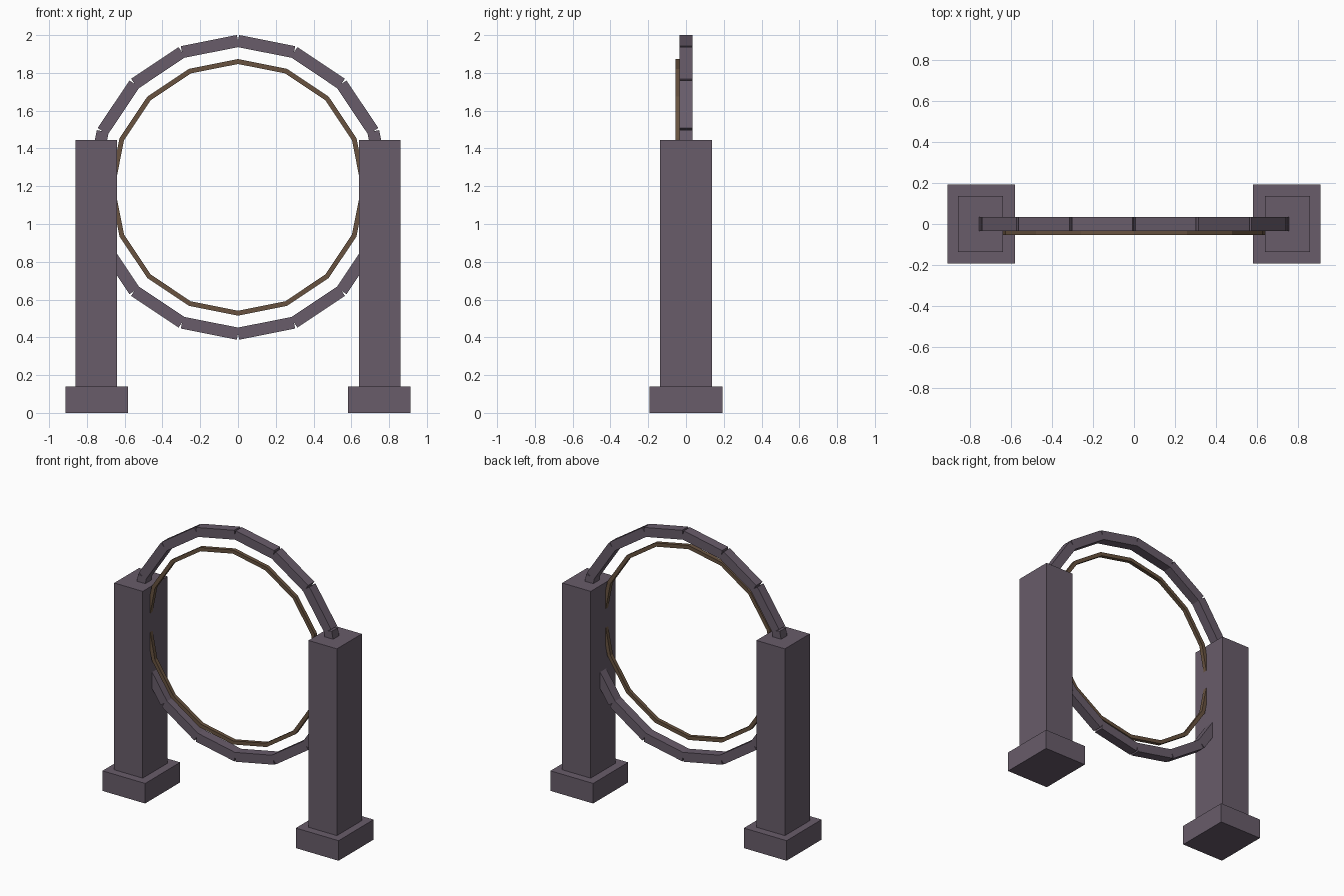
import bpy, bmesh, math
from mathutils import Matrix, Vector

if "Cube" in bpy.data.objects:
    bpy.data.objects.remove(bpy.data.objects["Cube"])


def material(name, rgb):
    m = bpy.data.materials.new(name)
    m.diffuse_color = (*rgb, 1)
    m.use_nodes = True
    m.node_tree.nodes["Principled BSDF"].inputs["Base Color"].default_value = m.diffuse_color
    return m


STONE = material("mauve stone", (0.138, 0.107, 0.144))
BRONZE = material("dark bronze", (0.138, 0.086, 0.051))
CENTRE_Z = 1.194
SIDES = 16
STEP = 2 * math.pi / SIDES


def finish(name, bm, mat):
    bmesh.ops.recalc_face_normals(bm, faces=bm.faces)
    mesh = bpy.data.meshes.new(name)
    bm.to_mesh(mesh)
    bm.free()
    mesh.materials.append(mat)
    obj = bpy.data.objects.new(name, mesh)
    bpy.context.collection.objects.link(obj)
    return obj


def box(name, size, centre, mat, rot=Matrix.Identity(4)):
    bm = bmesh.new()
    bmesh.ops.create_cube(bm, size=1, matrix=Matrix.Translation(centre) @ rot
                          @ Matrix.Diagonal((*size, 1)))
    return finish(name, bm, mat)


# Plinths and pillars on both sides
for side, label in ((-1, "left"), (1, "right")):
    box(label + "_plinth", (0.33, 0.386, 0.14), (side * 0.747, 0, 0.07), STONE)
    box(label + "_pillar", (0.22, 0.274, 1.304), (side * 0.75, 0, 0.792), STONE)

# Outer ring of straight stone blocks, leaving small notches at the joints
radius = 0.775
apothem = radius * math.cos(STEP / 2)
length = 2 * radius * math.sin(STEP / 2)
for i in range(SIDES):
    a = (i + 0.5) * STEP
    box(f"ring_block_{i + 1:02d}", (length, 0.067, 0.064),
        (apothem * math.sin(a), 0, CENTRE_Z + apothem * math.cos(a)),
        STONE, Matrix.Rotation(a, 4, 'Y'))

# Thin inner ring with a square section, set slightly forward
bm = bmesh.new()
section = [(0.653, -0.055), (0.679, -0.055), (0.679, -0.028), (0.653, -0.028)]
loops = [[bm.verts.new((r * math.sin(i * STEP), y, CENTRE_Z + r * math.cos(i * STEP)))
          for r, y in section] for i in range(SIDES)]
for i in range(SIDES):
    p, q = loops[i], loops[(i + 1) % SIDES]
    for j in range(4):
        k = (j + 1) % 4
        bm.faces.new((p[j], p[k], q[k], q[j]))
finish("inner_ring", bm, BRONZE)
